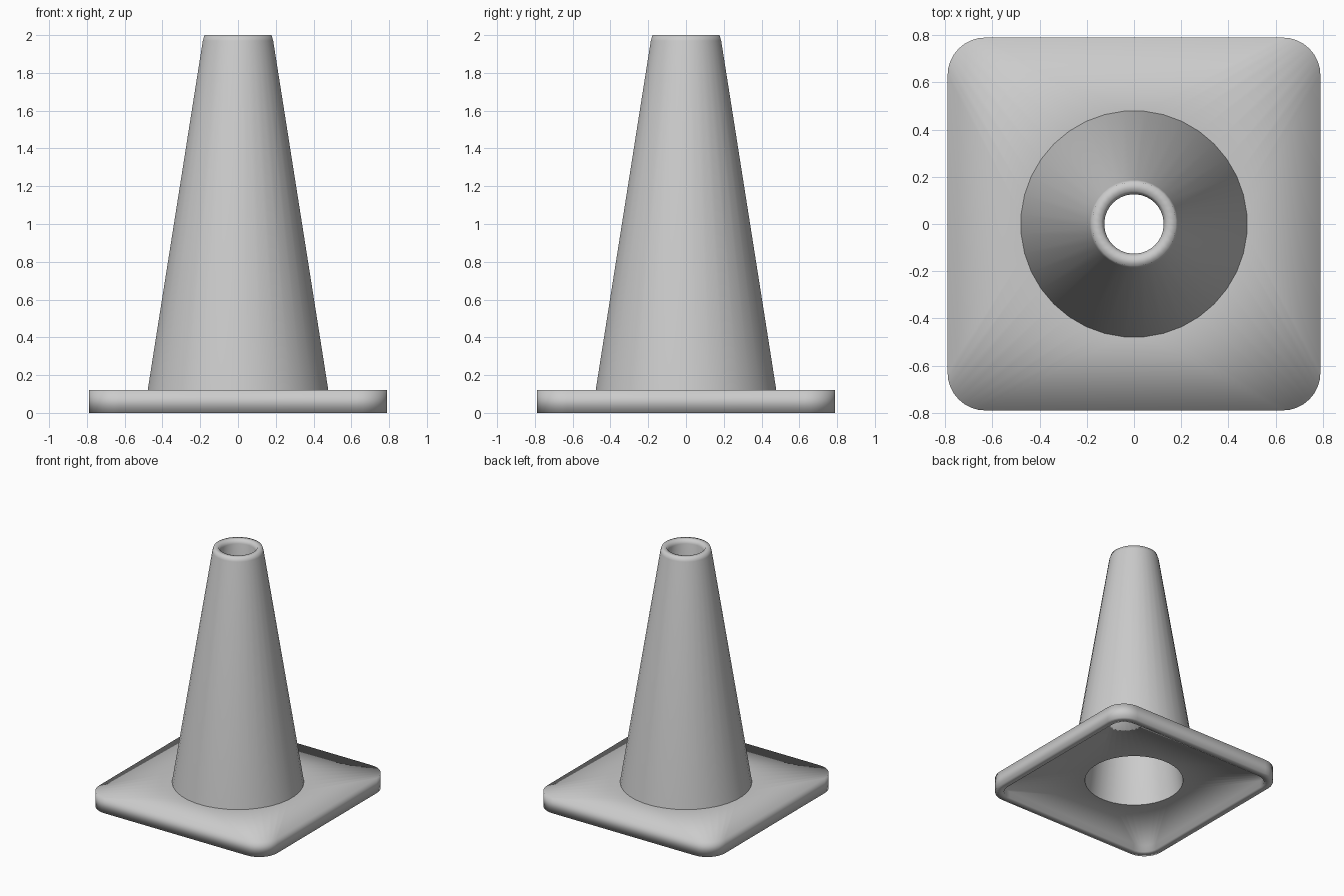
import bpy
import bmesh
from math import cos, sin, pi, floor

SIDES = 36
PER_CORNER = SIDES // 4

cube = bpy.data.objects.get("Cube")
if cube:
    bpy.data.objects.remove(cube, do_unlink=True)

grey = bpy.data.materials.new("plain grey")
grey.use_nodes = True
grey.diffuse_color = (0.6, 0.6, 0.6, 1)
grey.node_tree.nodes["Principled BSDF"].inputs["Base Color"].default_value = (0.6, 0.6, 0.6, 1)


def circle(radius, z):
    angles = [(i + 0.5) * 2 * pi / SIDES for i in range(SIDES)]
    return [(radius * cos(a), radius * sin(a), z) for a in angles]


def rounded_square(half, corner, z):
    points = []
    for i in range(SIDES):
        quarter, step = divmod(i, PER_CORNER)
        angle = (quarter + step / (PER_CORNER - 1)) * pi / 2
        middle = (quarter + 0.5) * pi / 2
        reach = (half - corner) * 2 ** 0.5
        points.append((reach * cos(middle) + corner * cos(angle),
                       reach * sin(middle) + corner * sin(angle), z))
    return points


def loft(name, rings):
    """Join successive rings with quads and shade them smooth."""
    bm = bmesh.new()
    loops = [[bm.verts.new(p) for p in ring] for ring in rings]
    for low, high in zip(loops, loops[1:]):
        for i in range(SIDES):
            j = (i + 1) % SIDES
            face = bm.faces.new((low[i], low[j], high[j], high[i]))
            face.smooth = True
    mesh = bpy.data.meshes.new(name)
    bm.to_mesh(mesh)
    bm.free()
    mesh.materials.append(grey)
    obj = bpy.data.objects.new(name, mesh)
    bpy.context.collection.objects.link(obj)
    return obj


# Square foot with a hollow underside and a round opening
loft("base", [
    circle(0.37, 0.055),
    rounded_square(0.73, 0.12, 0.055),
    rounded_square(0.73, 0.12, 0),
    rounded_square(0.79, 0.16, 0),
    rounded_square(0.79, 0.16, 0.12),
    circle(0.48, 0.12),
])

# Hollow tapering cone with a softened top lip
loft("cone", [
    circle(0.48, 0.12),
    circle(0.187, 1.97),
    circle(0.178, 2),
    circle(0.14, 2),
    circle(0.126, 1.97),
    circle(0.37, 0.055),
])
